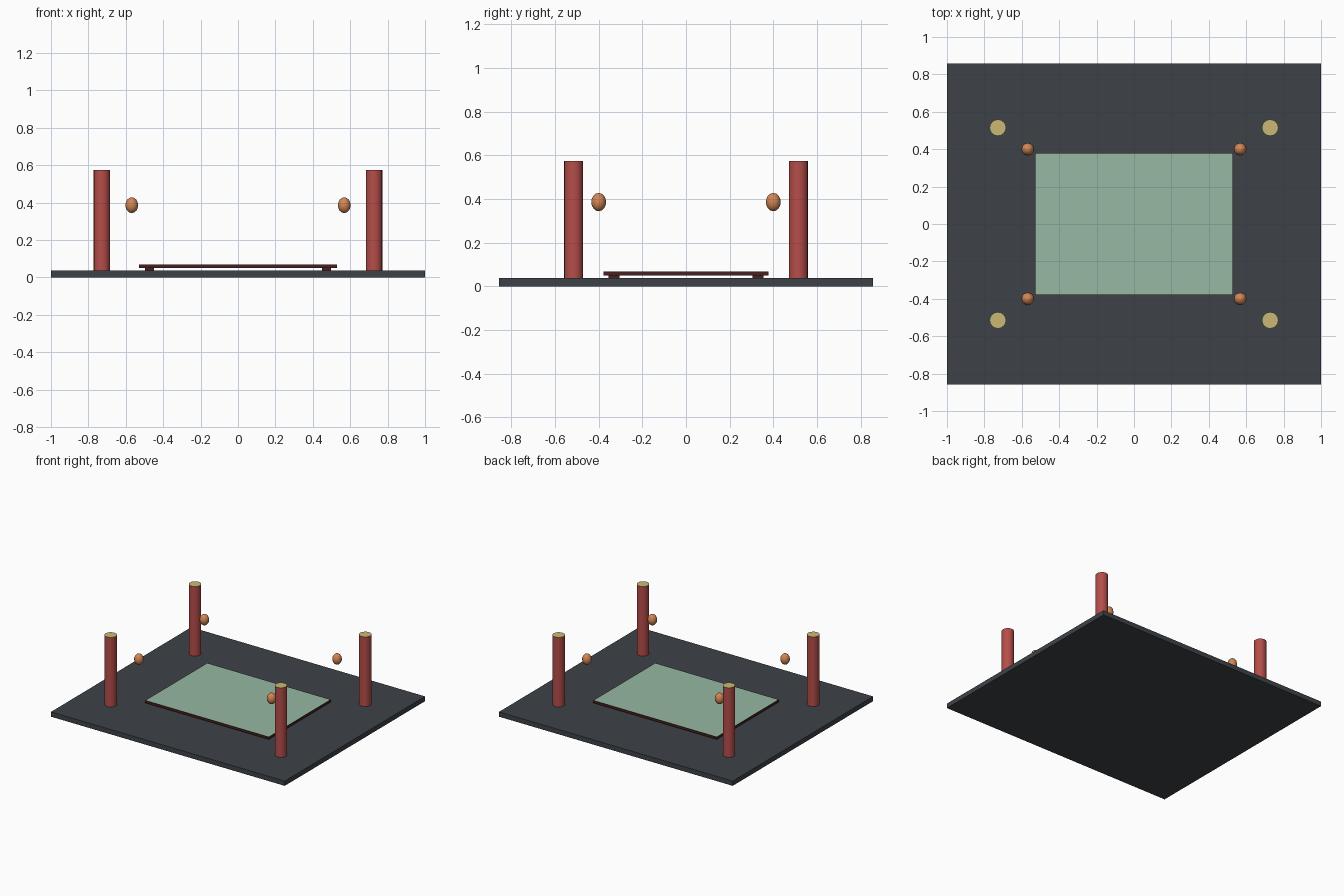
import bpy, bmesh

if "Cube" in bpy.data.objects:
    bpy.data.objects.remove(bpy.data.objects["Cube"])


def material(name, rgb):
    m = bpy.data.materials.new(name)
    m.diffuse_color = (*rgb, 1)
    m.use_nodes = True
    m.node_tree.nodes["Principled BSDF"].inputs["Base Color"].default_value = m.diffuse_color
    return m


SLATE = material("slate", (0.048, 0.054, 0.064))
GREEN = material("pale green", (0.31, 0.48, 0.36))
MAROON = material("dark maroon", (0.065, 0.014, 0.014))
RED = material("brick red", (0.46, 0.075, 0.068))
TAN = material("tan", (0.60, 0.48, 0.18))
ORANGE = material("orange", (0.64, 0.24, 0.09))


def finish(name, mats):
    ob = bpy.context.object
    ob.name = name
    for m in mats:
        ob.data.materials.append(m)
    return ob


def box(name, x, y, z0, z1, hx, hy, *mats):
    bpy.ops.mesh.primitive_cube_add(size=2, location=(x, y, (z0 + z1) / 2))
    ob = finish(name, mats)
    for v in ob.data.vertices:
        v.co = (v.co.x * hx, v.co.y * hy, v.co.z * (z1 - z0) / 2)
    return ob


def colour_top(ob):
    for p in ob.data.polygons:
        if p.normal.z > 0.9:
            p.material_index = 1


# Base slab
box("base", 0, 0, 0, 0.037, 1.0, 0.857, SLATE)

# Raised panel: green top face inside a thin dark rim
panel = box("panel", 0, 0, 0.05, 0.069, 0.529, 0.379, MAROON, GREEN)
bm = bmesh.new()
bm.from_mesh(panel.data)
bm.normal_update()
top = [f for f in bm.faces if f.normal.z > 0.9]
bmesh.ops.inset_region(bm, faces=top, thickness=0.004)
top[0].material_index = 1
bm.to_mesh(panel.data)
bm.free()

# Parts repeated at each corner
for sx, side in ((-1, "left"), (1, "right")):
    for sy, end in ((-1, "front"), (1, "back")):
        tag = f"{end}_{side}"
        # Small foot under the panel
        box(f"{tag}_foot", sx * 0.473, sy * 0.33, 0.03, 0.052, 0.025, 0.025, MAROON)
        # Post with a tan cap
        bpy.ops.mesh.primitive_cylinder_add(
            vertices=16, radius=0.044, depth=0.545,
            location=(sx * 0.728, sy * 0.515, 0.3025))
        post = finish(f"{tag}_post", (RED, TAN))
        colour_top(post)
        bpy.ops.object.shade_smooth_by_angle()
        # Egg-shaped floating bead
        bpy.ops.mesh.primitive_uv_sphere_add(
            segments=12, ring_count=8, radius=1,
            location=(sx * 0.568, sy * 0.4, 0.386))
        bead = finish(f"{tag}_bead", (ORANGE,))
        bead.scale = (0.034, 0.034, 0.042)
        bpy.ops.object.shade_smooth()
